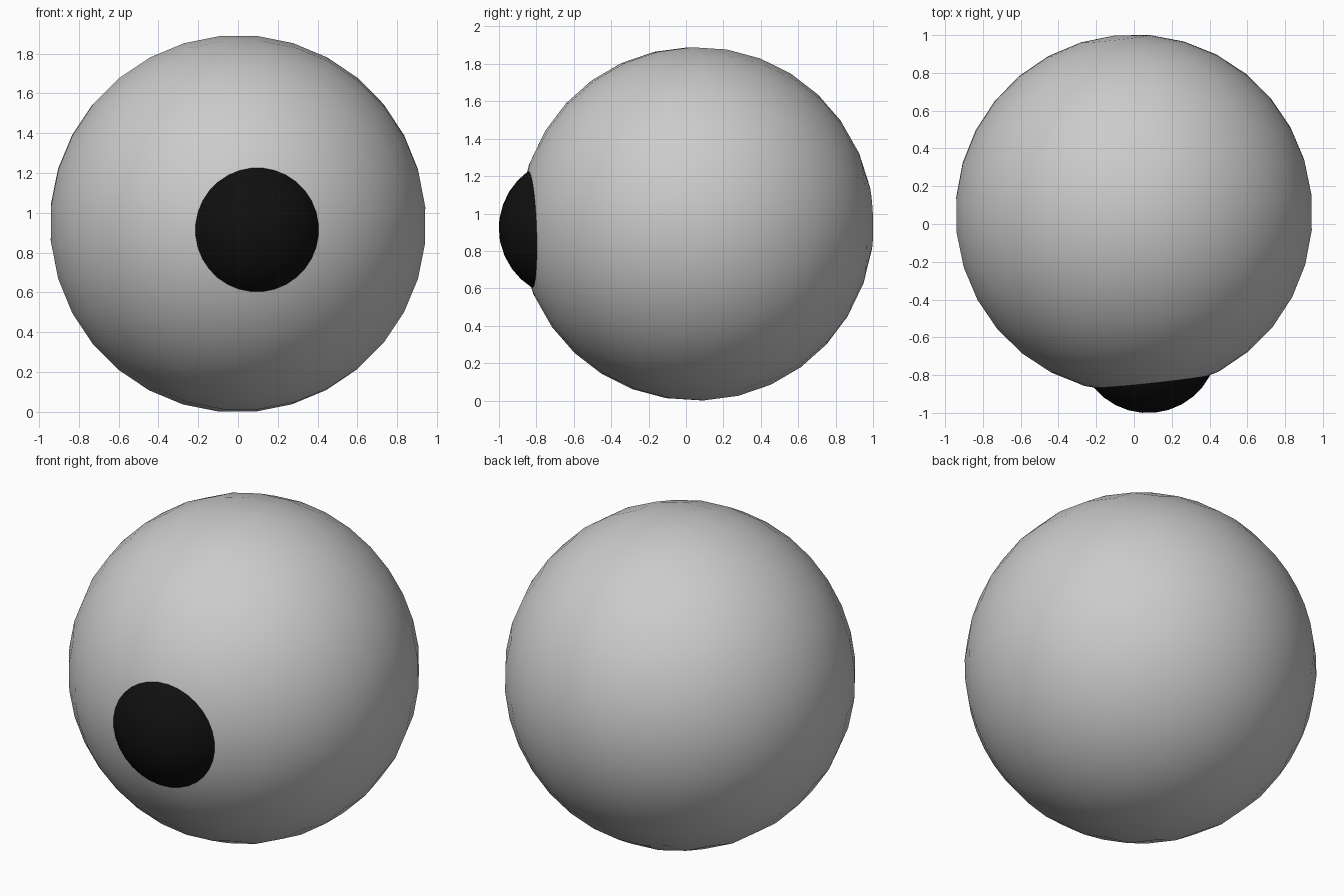
import bpy
from math import pi
from mathutils import Matrix, Vector

if "Cube" in bpy.data.objects:
    bpy.data.objects.remove(bpy.data.objects["Cube"])

# Direction the eye looks in: sphere poles point along it
CENTRE = Vector((0, 0.055, 0.945))
GAZE = Vector((0.107, -0.993, -0.034)).normalized()


def ball(name, centre, radius, color=None):
    bpy.ops.mesh.primitive_uv_sphere_add(segments=32, ring_count=16, radius=radius)
    obj = bpy.context.object
    obj.name = name
    # half-step roll, then aim the pole along the gaze
    obj.data.transform(GAZE.to_track_quat('Z', 'Y').to_matrix().to_4x4()
                       @ Matrix.Rotation(pi / 32, 4, 'Z'))
    obj.location = centre
    bpy.ops.object.shade_smooth()
    if color:
        mat = bpy.data.materials.new(name)
        mat.diffuse_color = color
        mat.use_nodes = True
        mat.node_tree.nodes["Principled BSDF"].inputs["Base Color"].default_value = mat.diffuse_color
        obj.data.materials.append(mat)
    return obj


# Large grey eyeball
ball("eyeball", CENTRE, 0.949)
# Small black ball set into the front, bulging out as the pupil
ball("pupil", CENTRE + GAZE * 0.686, 0.374, (0.005, 0.005, 0.005, 1))
